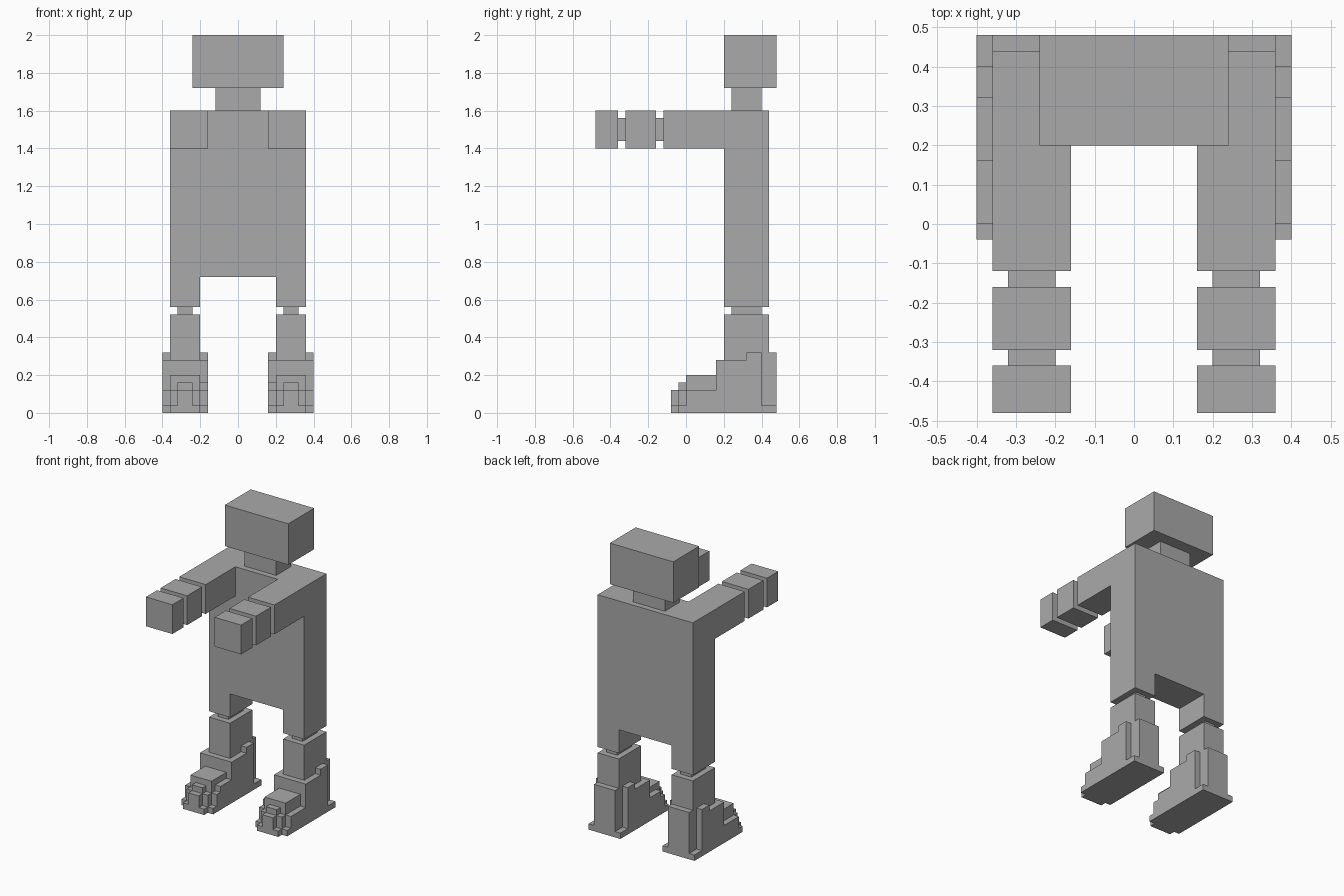
import bpy, bmesh
from math import radians

if "Cube" in bpy.data.objects:
    bpy.data.objects.remove(bpy.data.objects["Cube"])

grey = bpy.data.materials.new("plain grey")
grey.diffuse_color = (0.4, 0.4, 0.4, 1)
grey.use_nodes = True
grey.node_tree.nodes["Principled BSDF"].inputs["Base Color"].default_value = grey.diffuse_color


def box(name, x, y, z):
    """Axis-aligned block given by its ranges."""
    bm = bmesh.new()
    bmesh.ops.create_cube(bm, size=1)
    for v in bm.verts:
        v.co = [r[0] if c < 0 else r[1] for c, r in zip(v.co, (x, y, z))]
    me = bpy.data.meshes.new(name)
    bm.to_mesh(me)
    bm.free()
    me.materials.append(grey)
    ob = bpy.data.objects.new(name, me)
    bpy.context.collection.objects.link(ob)
    return ob


def fused(name, blocks):
    """Blocks joined into one shell with clean flat faces."""
    base = box(name, *blocks[0])
    parts = [box(name + "_piece", *b) for b in blocks[1:]]
    for p in parts:
        m = base.modifiers.new("join", 'BOOLEAN')
        m.operation, m.solver, m.object = 'UNION', 'EXACT', p
    dg = bpy.context.evaluated_depsgraph_get()
    me = bpy.data.meshes.new_from_object(base.evaluated_get(dg))
    base.modifiers.clear()
    base.data = me
    for p in parts:
        bpy.data.objects.remove(p)
    bm = bmesh.new()
    bm.from_mesh(me)
    bmesh.ops.remove_doubles(bm, verts=bm.verts, dist=0.0005)
    bmesh.ops.dissolve_limit(bm, angle_limit=radians(1), verts=bm.verts, edges=bm.edges)
    bm.to_mesh(me)
    bm.free()
    return base


def side(s, x):
    """Mirror an x range to the chosen side."""
    return tuple(sorted((s * x[0], s * x[1])))


# Head and neck
box("head", (-.24, .24), (.20, .48), (1.72, 2.0))
box("neck", (-.12, .12), (.24, .40), (1.60, 1.72))

# Torso with upper arms and thighs
body = [((-.36, .36), (.20, .44), (.72, 1.60))]
for s in (-1, 1):
    body.append((side(s, (.16, .36)), (-.12, .24), (1.40, 1.60)))
    body.append((side(s, (.20, .36)), (.20, .44), (.56, .76)))
fused("torso", body)

for s, tag in ((-1, "left"), (1, "right")):
    # Forearm, hand and the thin joints between them
    arm, joint = side(s, (.16, .36)), side(s, (.20, .32))
    box(tag + "_elbow", joint, (-.16, -.12), (1.44, 1.56))
    box(tag + "_forearm", arm, (-.32, -.16), (1.40, 1.60))
    box(tag + "_wrist", joint, (-.36, -.32), (1.44, 1.56))
    box(tag + "_hand", arm, (-.48, -.36), (1.40, 1.60))

    # Knee and shin
    box(tag + "_knee", side(s, (.24, .32)), (.24, .40), (.52, .56))
    box(tag + "_shin", side(s, (.20, .36)), (.20, .44), (.28, .52))

    # Stepped shoe
    foot = [
        ((.16, .40), (.16, .40), (0, .28)),     # ankle block
        ((.16, .40), (-.04, .48), (0, .04)),    # sole
        ((.20, .36), (.36, .48), (0, .32)),     # heel
        ((.16, .20), (.32, .40), (.20, .32)),   # inner ankle rim
        ((.36, .40), (.32, .40), (.20, .32)),   # outer ankle rim
        ((.16, .40), (0, .20), (0, .12)),       # side walls
        ((.16, .30), (.04, .20), (0, .16)),     # raised inner wall
        ((.20, .36), (0, .20), (0, .20)),       # toe top
        ((.20, .36), (-.04, .04), (0, .12)),    # toe front
        ((.24, .32), (-.04, .04), (0, .16)),    # toe ridge
        ((.20, .36), (-.08, .04), (0, .04)),    # toe lip
        ((.24, .32), (-.08, .04), (0, .12)),    # toe tip
    ]
    fused(tag + "_shoe", [(side(s, x), y, z) for x, y, z in foot])
